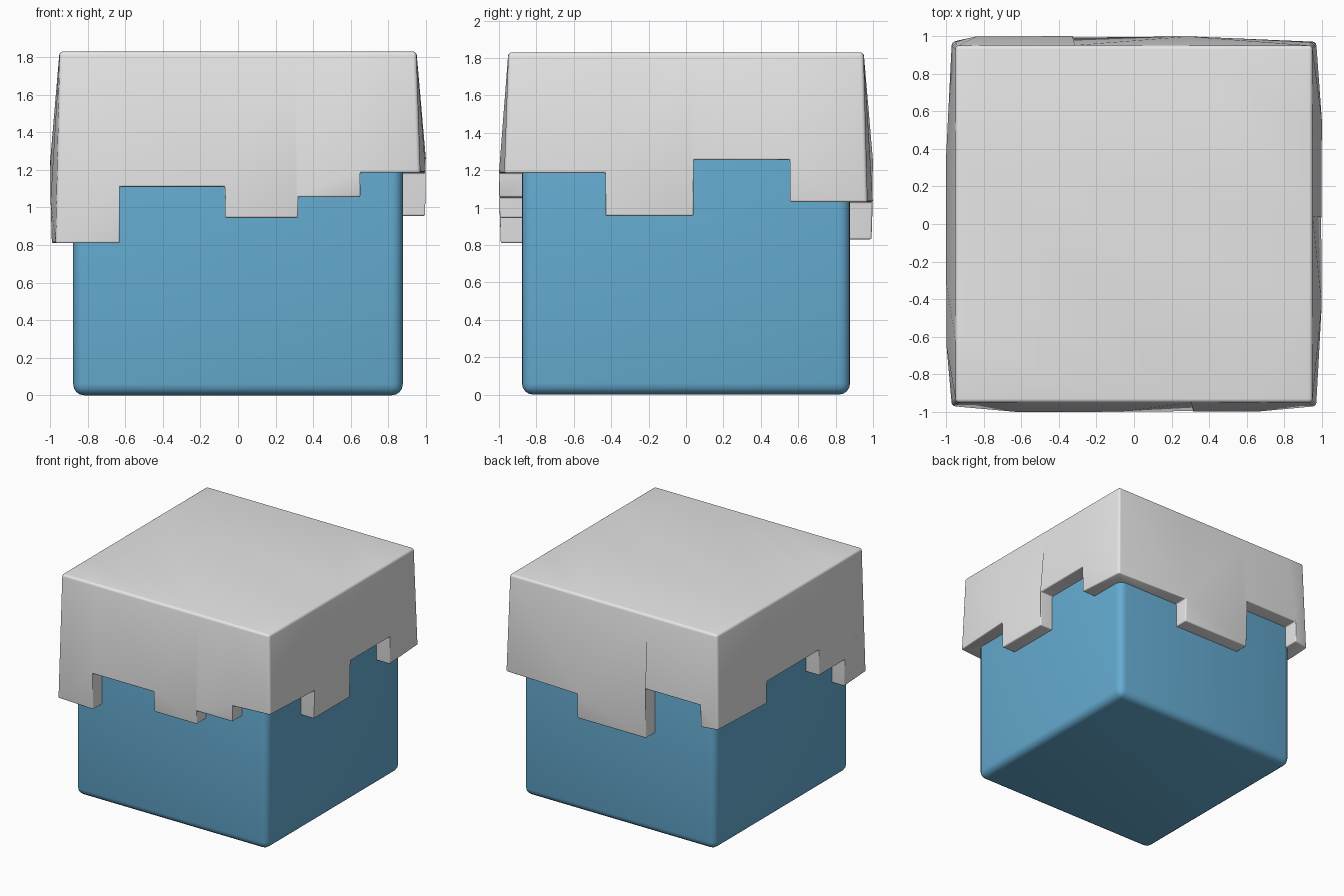
import bpy, bmesh, math
from mathutils import Matrix

if "Cube" in bpy.data.objects:
    bpy.data.objects.remove(bpy.data.objects["Cube"])


def material(name, rgb):
    m = bpy.data.materials.new(name)
    m.diffuse_color = (*rgb, 1)
    m.use_nodes = True
    m.node_tree.nodes["Principled BSDF"].inputs["Base Color"].default_value = m.diffuse_color
    return m


def finish(bm, name, mat, width):
    """Make an object, round its weighted edges and shade it smooth."""
    mesh = bpy.data.meshes.new(name)
    bm.normal_update()
    bm.to_mesh(mesh)
    bm.free()
    mesh.materials.append(mat)
    ob = bpy.data.objects.new(name, mesh)
    bpy.context.collection.objects.link(ob)
    bev = ob.modifiers.new("rounding", 'BEVEL')
    bev.width, bev.segments, bev.limit_method = width, 4, 'WEIGHT'
    bpy.ops.object.select_all(action='DESELECT')
    ob.select_set(True)
    bpy.context.view_layer.objects.active = ob
    bpy.ops.object.convert(target='MESH')
    bpy.ops.object.shade_smooth_by_angle(angle=math.radians(35))
    return ob


ice_blue = material("ice_blue", (0.13, 0.41, 0.64))
snow_white = material("snow_white", (0.8, 0.8, 0.8))

# Lower block
bm = bmesh.new()
bmesh.ops.create_cube(bm, size=1)
bmesh.ops.transform(bm, matrix=Matrix.Translation((0, 0, 0.75)) @
                    Matrix.Diagonal((1.755, 1.755, 1.5, 1)), verts=bm.verts)
weight = bm.edges.layers.float.new("bevel_weight_edge")
for e in bm.edges:
    e[weight] = 1
finish(bm, "ice_block", ice_blue, 0.06)

# Snow cap: for each side, (start along side, height of lower edge)
TOP, TOP_R, CORNER, BULGE, INNER = 1.83, 0.95, 0.97, 1.0, 0.84
sides = [
    [(-1, 0.81), (-0.63, 1.11), (-0.07, 0.945), (0.32, 1.055), (0.65, 1.185)],
    [(-1, 1.185), (-0.43, 0.955), (0.04, 1.255), (0.555, 1.03)],
    [(-1, 1.03), (-0.30, 0.83), (0.33, 1.24), (0.83, 1.06)],
    [(-1, 1.06), (-0.37, 1.24), (0.31, 1.03), (0.65, 0.81)],
]
bm = bmesh.new()
cache = {}


def vert(k, t, d, z):
    """Shared vertex on side k, t along the side, d out from the centre."""
    a = k * math.pi / 2
    x, y = t * math.cos(a) + d * math.sin(a), t * math.sin(a) - d * math.cos(a)
    key = (round(x, 4), round(y, 4), round(z, 4))
    if key not in cache:
        cache[key] = bm.verts.new(key)
    return cache[key]


def top(k, t):
    return vert(k, t * TOP_R, TOP_R, TOP)


def outer(k, t, z):
    if abs(t) == 1:
        return vert(k, t * CORNER, CORNER, z)
    return vert(k, t, BULGE - 0.03 * max(0, 1.1 - z), z)


def inner(k, t, z):
    return vert(k, max(-INNER, min(INNER, t)), INNER, z)


rim = []
for k, steps in enumerate(sides):
    for i, (a, z) in enumerate(steps):
        last = i == len(steps) - 1
        b = 1 if last else steps[i + 1][0]
        z_prev = z if i == 0 else steps[i - 1][1]
        z_next = z if last else steps[i + 1][1]
        rim.append(top(k, a))
        # Wall panel, with the neighbours' higher corners on its edges
        loop = [top(k, a)]
        if z_prev > z:
            loop.append(outer(k, a, z_prev))
        loop += [outer(k, a, z), outer(k, b, z)]
        if z_next > z:
            loop.append(outer(k, b, z_next))
        bm.faces.new(loop + [top(k, b)])
        # Underside, then the side of the step
        bm.faces.new([outer(k, a, z), inner(k, a, z), inner(k, b, z), outer(k, b, z)])
        if not last:
            bm.faces.new([outer(k, b, z), inner(k, b, z),
                          inner(k, b, z_next), outer(k, b, z_next)])
bm.faces.new(rim)
bmesh.ops.recalc_face_normals(bm, faces=bm.faces)
if max(bm.faces, key=lambda f: f.calc_center_median().z).normal.z < 0:
    bmesh.ops.reverse_faces(bm, faces=bm.faces)

# Wide rounding on top and corners, narrow along the drips
weight = bm.edges.layers.float.new("bevel_weight_edge")
for e in bm.edges:
    if len(e.link_faces) == 2 and e.calc_face_angle() > 0.6:
        e[weight] = 1 if max(v.co.z for v in e.verts) > 1.8 else 0.5
finish(bm, "snow_cap", snow_white, 0.075)
